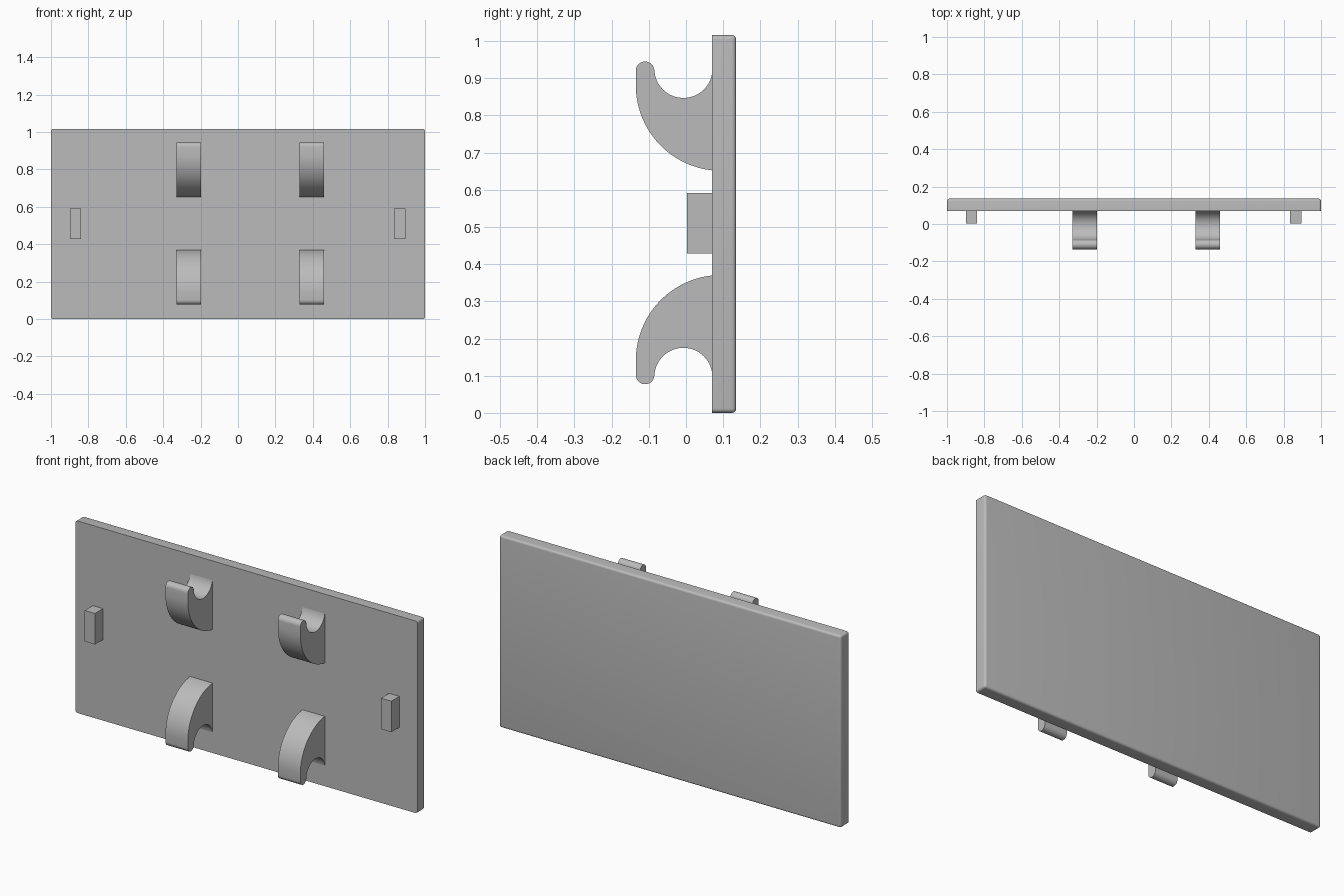
import bpy, bmesh
from math import sin, cos, radians, sqrt, atan2, acos

cube = bpy.data.objects.get("Cube")
if cube:
    bpy.data.objects.remove(cube, do_unlink=True)

# Single grey material
grey = bpy.data.materials.new("plain grey")
grey.use_nodes = True
COLOUR = (0.5, 0.5, 0.5, 1)
grey.diffuse_color = COLOUR
grey.node_tree.nodes["Principled BSDF"].inputs["Base Color"].default_value = COLOUR

FRONT, BACK, HEIGHT = 0.07, 0.135, 1.016   # plate front, back and top
MIDDLE = 0.511                             # mirror height of the hooks


def finish(name, bm, smooth=False):
    bmesh.ops.recalc_face_normals(bm, faces=bm.faces)
    mesh = bpy.data.meshes.new(name)
    bm.to_mesh(mesh)
    bm.free()
    mesh.materials.append(grey)
    obj = bpy.data.objects.new(name, mesh)
    bpy.context.collection.objects.link(obj)
    if smooth:
        bpy.ops.object.select_all(action='DESELECT')
        bpy.context.view_layer.objects.active = obj
        obj.select_set(True)
        bpy.ops.object.shade_smooth_by_angle(angle=radians(35))
    return obj


def box(x0, x1, y0, y1, z0, z1):
    bm = bmesh.new()
    bmesh.ops.create_cube(bm, size=1)
    for v in bm.verts:
        v.co = (x1 if v.co.x > 0 else x0, y1 if v.co.y > 0 else y0, z1 if v.co.z > 0 else z0)
    return bm


def arc(cy, cz, r, start, end, steps):
    angles = [start + (end - start) * i / steps for i in range(steps + 1)]
    return [(cy + r * cos(a), cz + r * sin(a)) for a in angles]


def hook_profile():
    # Outer sweep, round tip, then the cradle back to the plate
    outer_y, outer_z, outer_r = 0.095, 0.881, 0.23
    cradle_y, cradle_z, cradle_r = -0.007, 0.925, 0.078
    foot = -acos((FRONT - outer_y) / outer_r)
    points = arc(outer_y, outer_z, outer_r, foot, radians(-180), 28)
    points += arc(-0.11, 0.92, 0.025, radians(180), 0, 14)
    mouth = -acos((FRONT - cradle_y) / cradle_r)
    points += arc(cradle_y, cradle_z, cradle_r, radians(-180), mouth, 28)
    return points


def hook(name, x0, x1, flipped):
    bm = bmesh.new()
    verts = [bm.verts.new((x0, y, 2 * MIDDLE - z if flipped else z)) for y, z in hook_profile()]
    face = bm.faces.new(verts)
    side = bmesh.ops.extrude_face_region(bm, geom=[face])
    moved = [g for g in side["geom"] if isinstance(g, bmesh.types.BMVert)]
    bmesh.ops.translate(bm, verts=moved, vec=(x1 - x0, 0, 0))
    return finish(name, bm, True)


# Plate: rounded upright corners and back rim, sharp front rim
bm = box(-1, 1, FRONT, BACK, 0, HEIGHT)
rim = [e for e in bm.edges if sum(v.co.y for v in e.verts) / 2 > FRONT + 0.01]
bmesh.ops.bevel(bm, geom=rim, offset=0.012, segments=5, profile=0.5, affect='EDGES')
finish("back_plate", bm, True)

# Four hooks, opening up above and down below
for side, x0 in (("right", -0.33), ("left", 0.328)):
    for level, flipped in (("upper", False), ("lower", True)):
        hook(f"{level}_{side}_hook", x0, x0 + 0.131, flipped)

# Small side pegs
for side, x0 in (("right", -0.899), ("left", 0.835)):
    finish(f"{side}_peg", box(x0, x0 + 0.06, 0.003, FRONT, 0.428, 0.592))
